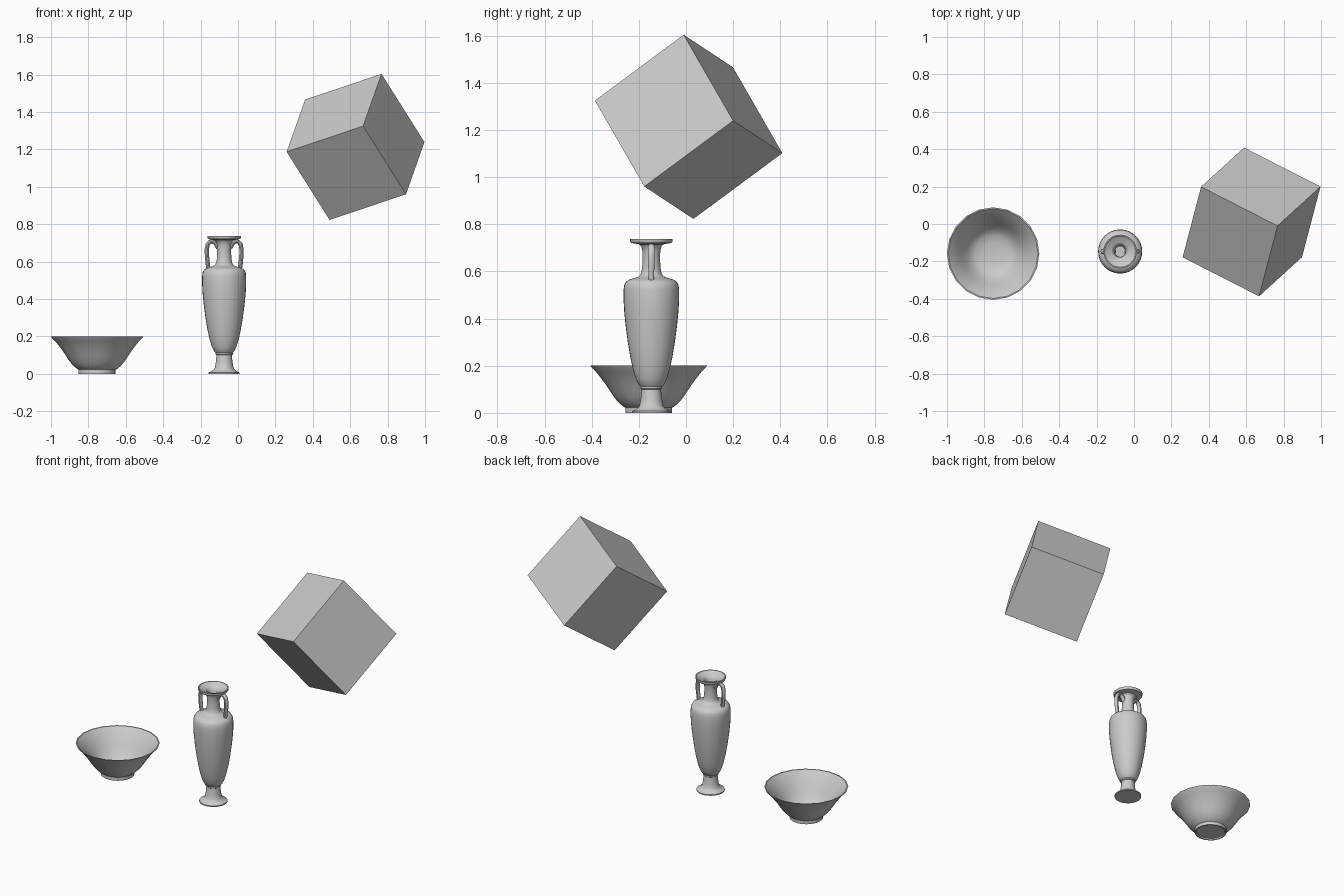
import bpy, bmesh, math
from mathutils import Vector, Matrix

if "Cube" in bpy.data.objects:
    bpy.data.objects.remove(bpy.data.objects["Cube"])

grey = bpy.data.materials.new("plain grey")
grey.diffuse_color = (0.6, 0.6, 0.6, 1)
grey.use_nodes = True
grey.node_tree.nodes["Principled BSDF"].inputs["Base Color"].default_value = grey.diffuse_color


def finish(bm, name, location=(0, 0, 0), smooth=True):
    bmesh.ops.recalc_face_normals(bm, faces=bm.faces)
    mesh = bpy.data.meshes.new(name)
    bm.to_mesh(mesh)
    bm.free()
    mesh.materials.append(grey)
    ob = bpy.data.objects.new(name, mesh)
    ob.location = location
    bpy.context.collection.objects.link(ob)
    if smooth:
        bpy.ops.object.select_all(action='DESELECT')
        ob.select_set(True)
        bpy.context.view_layer.objects.active = ob
        bpy.ops.object.shade_smooth_by_angle(angle=math.radians(35))
    return ob


def lathe(name, profile, sides, location):
    """Revolve (radius, height) points; both ends lie on the axis."""
    bm = bmesh.new()
    rings = []
    for r, z in profile:
        n = 1 if r == 0 else sides
        rings.append([bm.verts.new((r * math.cos(math.tau * i / sides),
                                    r * math.sin(math.tau * i / sides), z)) for i in range(n)])
    for a, b in zip(rings, rings[1:]):
        for i in range(sides):
            j = (i + 1) % sides
            quad = [a[i % len(a)], a[j % len(a)], b[j % len(b)], b[i % len(b)]]
            bm.faces.new(list(dict.fromkeys(quad)))
    return finish(bm, name, location)


def handle(name, side, location):
    """Oval section swept along an arch from the neck to the shoulder."""
    path = [(.032, .672), (.045, .697), (.060, .708), (.076, .706), (.088, .692),
            (.093, .665), (.092, .63), (.088, .59), (.084, .56), (.080, .54)]
    bm = bmesh.new()
    rings, n = [], 10
    for k, (r, z) in enumerate(path):
        p, q = path[max(k - 1, 0)], path[min(k + 1, len(path) - 1)]
        t = Vector((q[0] - p[0], q[1] - p[1])).normalized()
        width = .015 if k < 7 else .012
        ring = []
        for i in range(n):
            a = math.tau * i / n
            off = .0115 * math.cos(a)
            ring.append(bm.verts.new((side * (r - t.y * off), width * math.sin(a), z + t.x * off)))
        rings.append(ring)
    for a, b in zip(rings, rings[1:]):
        for i in range(n):
            j = (i + 1) % n
            bm.faces.new((a[i], a[j], b[j], b[i]))
    bm.faces.new(rings[0])
    bm.faces.new(rings[-1])
    return finish(bm, name, location)


# Bowl: recessed foot, outer wall, rim, inner wall
lathe("bowl", [
    (0, .008), (.088, .008), (.092, 0), (.099, 0), (.099, .022), (.108, .027),
    (.127, .043), (.146, .065), (.164, .092), (.182, .120), (.202, .147),
    (.222, .172), (.241, .191), (.247, .200), (.240, .200),
    (.220, .180), (.199, .154), (.178, .126), (.160, .098), (.141, .071),
    (.121, .050), (.098, .036), (.060, .028), (0, .025)], 20, (-.753, -.158, 0))

# Vase: foot, stem, body, neck, lip and hollow mouth
vase_at = (-.074, -.147, 0)
lathe("vase", [
    (0, 0), (.083, 0), (.083, .007), (.072, .012), (.058, .020), (.050, .032), (.045, .060),
    (.041, .100), (.046, .104), (.046, .112), (.055, .122), (.066, .145),
    (.078, .185), (.089, .235), (.100, .300), (.109, .370), (.115, .430),
    (.118, .480), (.118, .520), (.115, .543), (.107, .557), (.092, .566),
    (.068, .573), (.051, .580), (.043, .592), (.039, .615), (.037, .650),
    (.038, .685), (.043, .706), (.052, .715), (.086, .721), (.090, .727),
    (.090, .738), (.084, .738), (.076, .730), (.048, .724), (.040, .718),
    (.030, .700), (.028, .650), (.028, .600), (0, .600)], 32, vase_at)
for label, side in (("left", -1), ("right", 1)):
    handle("vase_handle_" + label, side, vase_at)

# Tilted cube, aligned to two of its measured edges
bm = bmesh.new()
bmesh.ops.create_cube(bm, size=.479)
ex = Vector((.230, .210, -.365)).normalized()
ey = Vector((.097, .375, .281))
ey = (ey - ex * ey.dot(ex)).normalized()
turn = Matrix((ex, ey, ex.cross(ey))).transposed()
bmesh.ops.rotate(bm, matrix=turn, verts=bm.verts)
finish(bm, "tilted_cube", (.6285, .011, 1.213), smooth=False)
